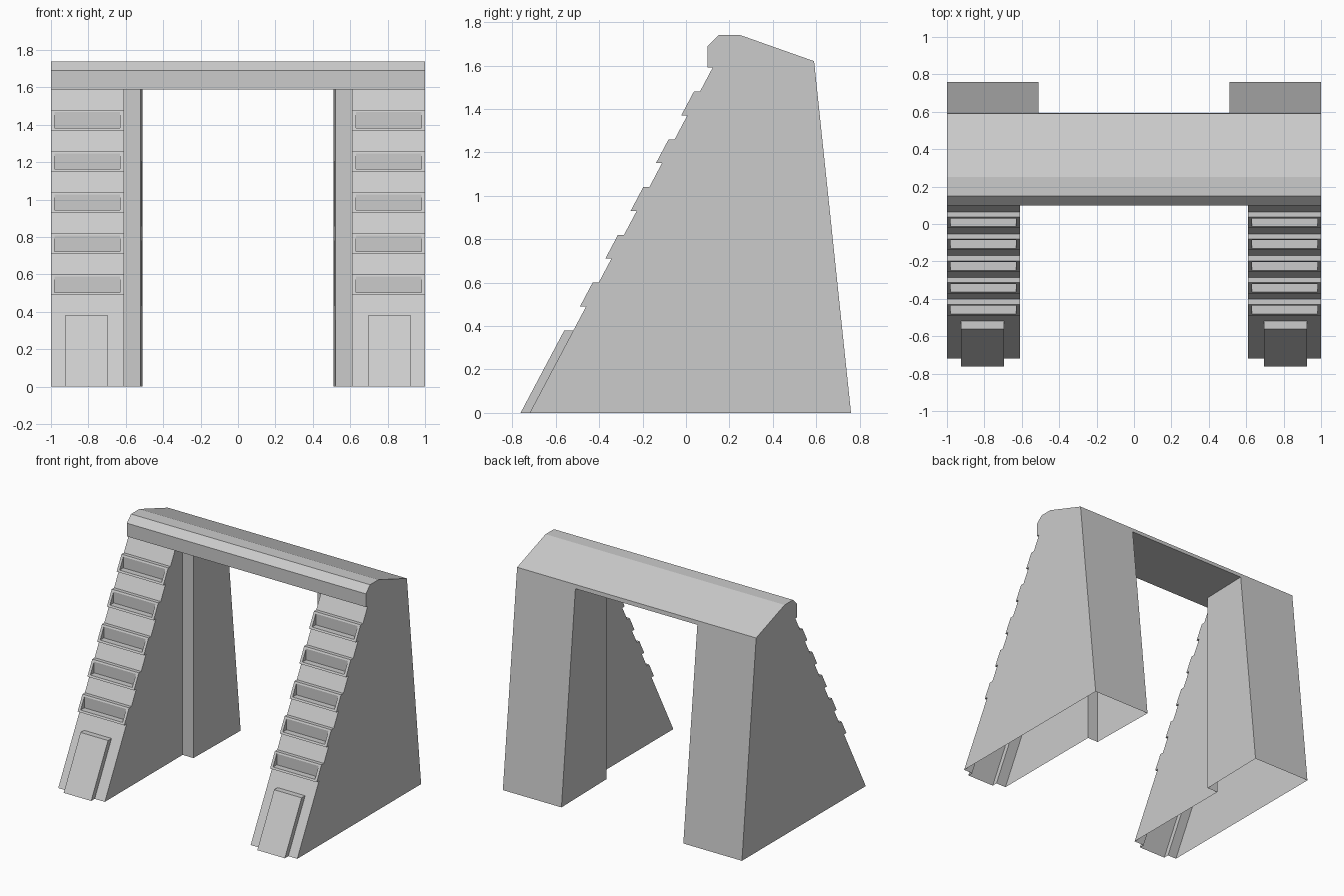
import bpy, bmesh

if "Cube" in bpy.data.objects:
    bpy.data.objects.remove(bpy.data.objects["Cube"])

XI, XO = 0.61, 1.0            # inner and outer side of the stepped leg front
STEPS = [0.49 + 0.22 * i for i in range(5)]
H, OUT = 0.11, 0.028          # step height and projection


def slope(z, out=0.0):
    """y of the leaning front at height z"""
    return -0.72 + 0.53 * z - out


def back(z):
    return 0.76 - 0.105 * z


def build(name, faces, want):
    """Half model from faces; the first face must look along 'want'; mirrored in x."""
    bm = bmesh.new()
    made = [bm.faces.new([bm.verts.new(p) for p in f]) for f in faces]
    first = made[0]
    bmesh.ops.remove_doubles(bm, verts=bm.verts, dist=0.0005)
    bmesh.ops.recalc_face_normals(bm, faces=bm.faces)
    bm.faces.ensure_lookup_table()
    bm.normal_update()
    if not first.is_valid:
        first = bm.faces[0]
    if sum(a * b for a, b in zip(first.normal, want)) < 0:
        bmesh.ops.reverse_faces(bm, faces=bm.faces)
    me = bpy.data.meshes.new(name)
    bm.to_mesh(me)
    bm.free()
    ob = bpy.data.objects.new(name, me)
    bpy.context.collection.objects.link(ob)
    mod = ob.modifiers.new("mirror", 'MIRROR')
    mod.use_clip = True
    mod.merge_threshold = 0.0005


# Stepped edge seen from the side
edge = [(slope(0), 0)]
for z in STEPS:
    edge += [(slope(z), z), (slope(z, OUT), z),
             (slope(z + H, OUT), z + H), (slope(z + H), z + H)]
edge.append((slope(1.59), 1.59))

# Arch body: hollow legs and lintel
roof = [(0.10, 1.59), (0.10, 1.69), (0.15, 1.74), (0.25, 1.74), (back(1.62), 1.62)]
B0, B1, BT = back(0), back(1.59), back(1.62)
YS = 0.21                     # where the inner wall steps inward
body = [[(XO, y, z) for y, z in edge + roof + [(B0, 0)]],
        [(XI, y, z) for y, z in edge + [(YS, 1.59), (YS, 0)]],
        [(XI, YS, 0), (XI, YS, 1.59), (0.52, YS, 1.59), (0.52, YS, 0)],
        [(0.52, YS, 0), (0.52, YS, 1.59), (0.51, B1, 1.59), (0.51, B0, 0)],
        [(0, BT, 1.62), (XO, BT, 1.62), (XO, B0, 0), (0.51, B0, 0),
         (0.51, B1, 1.59), (0, B1, 1.59)],
        [(0, 0.10, 1.59), (XI, 0.10, 1.59), (XI, slope(1.59), 1.59), (XI, YS, 1.59),
         (0.52, YS, 1.59), (0.51, B1, 1.59), (0, B1, 1.59)],
        [(XI, 0.10, 1.59), (XO, 0.10, 1.59), (XO, slope(1.59), 1.59),
         (XI, slope(1.59), 1.59)],
        [(0, 0.10, 1.59), (XI, 0.10, 1.59), (XO, 0.10, 1.59), (XO, 0.10, 1.69), (0, 0.10, 1.69)]]
for (y0, z0), (y1, z1) in zip(roof[1:], roof[2:]):
    body.append([(0, y0, z0), (XO, y0, z0), (XO, y1, z1), (0, y1, z1)])
build("arch_body", body, (1, 0, 0))

# Stepped fronts: lower panel around the foot block
P0, P1, PZ = 0.695, 0.925, 0.38
front = [[(XI, slope(0), 0), (P0, slope(0), 0), (P0, slope(PZ), PZ), (P1, slope(PZ), PZ),
          (P1, slope(0), 0), (XO, slope(0), 0), (XO, slope(0.49), 0.49), (XI, slope(0.49), 0.49)]]

# Foot block, open underneath
D = 0.042
front += [[(P0, slope(0, D), 0), (P1, slope(0, D), 0), (P1, slope(PZ, D), PZ), (P0, slope(PZ, D), PZ)],
          [(P0, slope(PZ), PZ), (P1, slope(PZ), PZ), (P1, slope(PZ, D), PZ), (P0, slope(PZ, D), PZ)]]
for x in (P0, P1):
    front.append([(x, slope(0), 0), (x, slope(0, D), 0), (x, slope(PZ, D), PZ), (x, slope(PZ), PZ)])

# Ledges and sloping strips; step faces get a wedge-shaped recess
for i, ((y0, z0), (y1, z1)) in enumerate(zip(edge, edge[1:])):
    if i == 0:
        continue
    outer = [(XI, y0, z0), (XO, y0, z0), (XO, y1, z1), (XI, y1, z1)]
    if i % 4 != 2:
        front.append(outer)
        continue
    a, b, lo, hi = 0.63, 0.98, z0 + 0.014, z1 - 0.012
    yl, yh = slope(lo, OUT), slope(hi, OUT)
    inner = [(a, yl, lo), (b, yl, lo), (b, yh, hi), (a, yh, hi)]
    for k in range(4):
        n = (k + 1) % 4
        front.append([outer[k], outer[n], inner[n], inner[k]])
    ca, cb = (a, yh, lo), (b, yh, lo)
    front += [[inner[0], inner[1], cb, ca], [ca, cb, inner[2], inner[3]],
              [inner[0], ca, inner[3]], [inner[1], cb, inner[2]]]
build("stepped_leg_fronts", front, (0, -1, 0))
